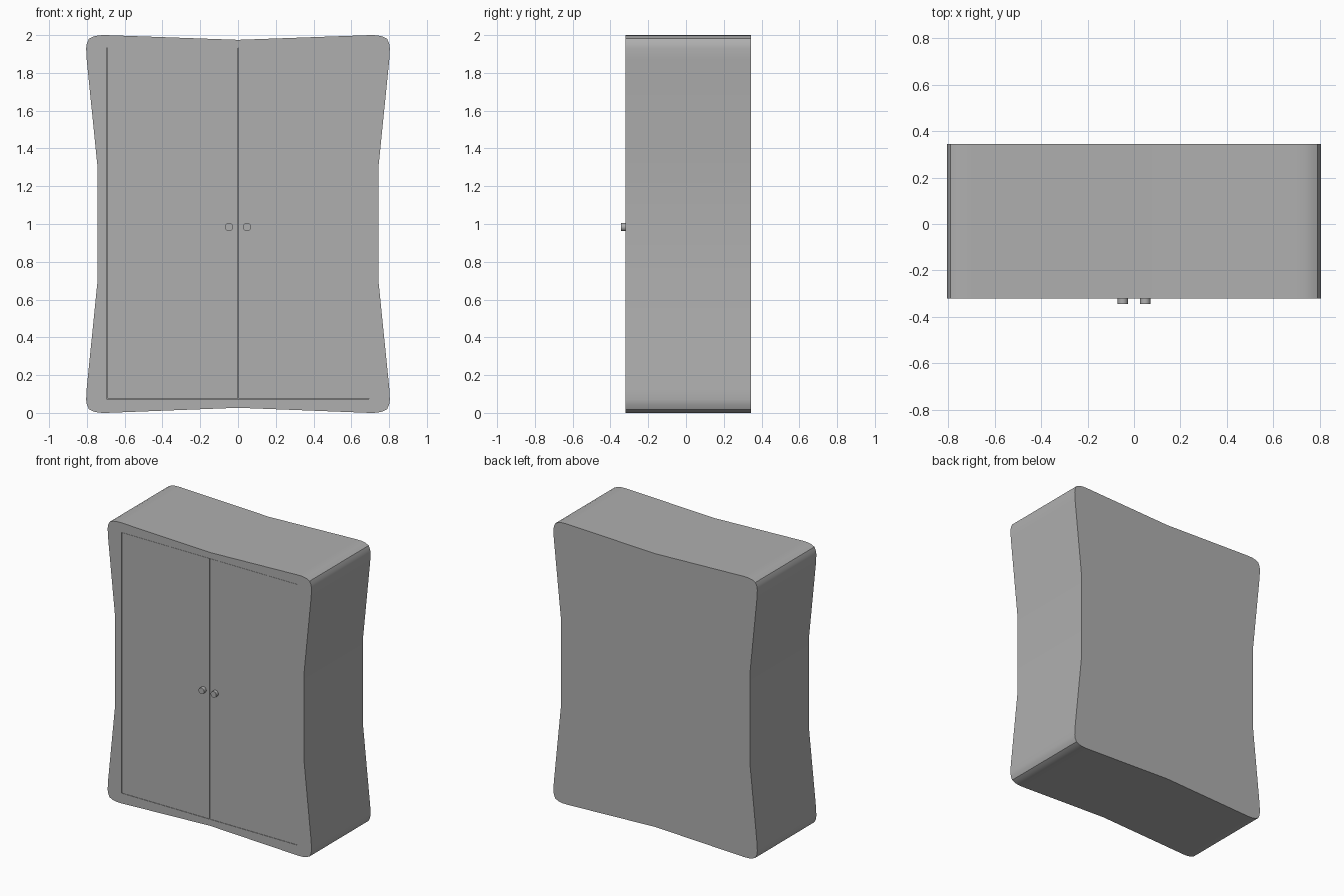
import bpy, bmesh, math

if "Cube" in bpy.data.objects:
    bpy.data.objects.remove(bpy.data.objects["Cube"])

FRONT, BACK = -0.32, 0.345
HALF_W, Z0, Z1 = 0.695, 0.073, 1.932

# Mid grey finish shared by all parts
grey = bpy.data.materials.new("grey_finish")
grey.diffuse_color = (0.43, 0.43, 0.43, 1)
grey.use_nodes = True
grey.node_tree.nodes["Principled BSDF"].inputs["Base Color"].default_value = grey.diffuse_color


def add_object(name, bm):
    bmesh.ops.recalc_face_normals(bm, faces=bm.faces)
    mesh = bpy.data.meshes.new(name)
    bm.to_mesh(mesh)
    bm.free()
    mesh.materials.append(grey)
    ob = bpy.data.objects.new(name, mesh)
    bpy.context.collection.objects.link(ob)
    return ob


def prism(name, outline, y0, y1):
    """Extrude an x-z outline along y."""
    bm = bmesh.new()
    face = bm.faces.new([bm.verts.new((x, y0, z)) for x, z in outline])
    ext = bmesh.ops.extrude_face_region(bm, geom=[face])
    moved = [v for v in ext["geom"] if isinstance(v, bmesh.types.BMVert)]
    bmesh.ops.translate(bm, verts=moved, vec=(0, y1 - y0, 0))
    return add_object(name, bm)


def box(name, x0, x1, z0, z1, y0, y1):
    return prism(name, [(x0, z0), (x1, z0), (x1, z1), (x0, z1)], y0, y1)


def smooth(ob, angle):
    bpy.ops.object.select_all(action='DESELECT')
    ob.select_set(True)
    bpy.context.view_layer.objects.active = ob
    bpy.ops.object.shade_smooth_by_angle(angle=math.radians(angle))


# Pinched outline: one quarter (z measured from mid height), mirrored twice
quarter = [(0.745, 0.315), (0.801, 0.87), (0.804, 0.93), (0.800, 0.957),
           (0.789, 0.981), (0.765, 0.993), (0.735, 0.999), (0.70, 1.0)]
right = [(x, 1 - z) for x, z in reversed(quarter)] + [(x, 1 + z) for x, z in quarter]
left = [(-x, z) for x, z in reversed(right)]
outline = [(0, 0.027)] + right + [(0, 1.975)] + left
body = prism("cabinet_body", outline, FRONT, BACK)

# Shallow rectangular opening that holds the doors
cutter = box("opening_cutter", -HALF_W, HALF_W - 0.001, Z0, Z1, FRONT - 0.1, FRONT + 0.03)
cutter.hide_render = True
cutter.hide_viewport = True
cut = body.modifiers.new("opening", 'BOOLEAN')
cut.operation = 'DIFFERENCE'
cut.solver = 'EXACT'
cut.object = cutter
smooth(body, 30)

# Pair of flush doors with round knobs
for side, x0, x1, knob_x in (("left", -0.691, -0.001, -0.048),
                             ("right", 0.002, HALF_W - 0.002, 0.048)):
    box(side + "_door", x0, x1, Z0 + 0.002, Z1 - 0.001, FRONT, FRONT + 0.03)
    bpy.ops.mesh.primitive_cylinder_add(vertices=24, radius=0.022, depth=0.03,
                                        location=(knob_x, -0.33, 0.984),
                                        rotation=(math.pi / 2, 0, 0))
    knob = bpy.context.object
    knob.name = side + "_knob"
    knob.data.materials.append(grey)
    smooth(knob, 30)
